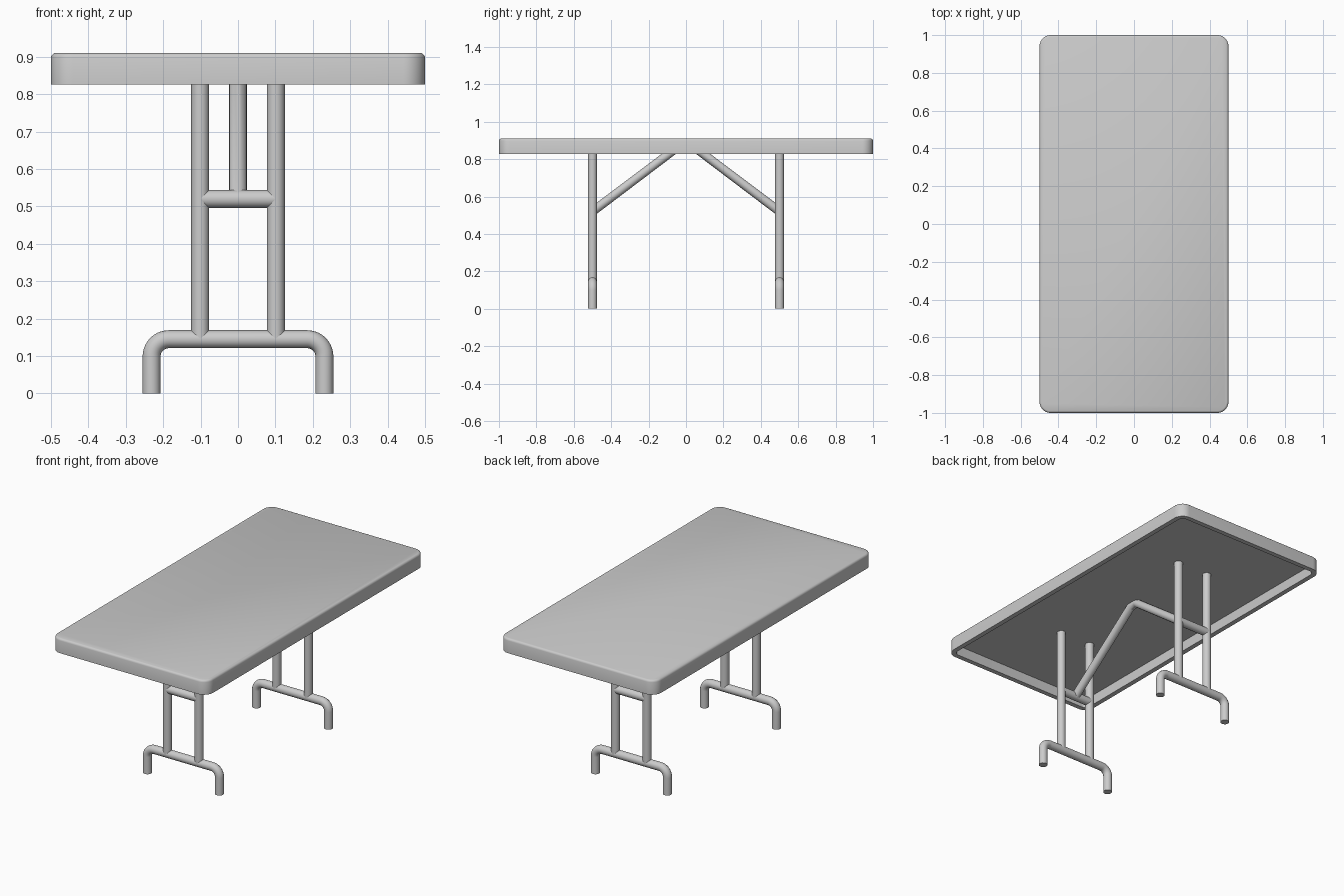
import bpy, bmesh, math
from mathutils import Vector

if "Cube" in bpy.data.objects:
    bpy.data.objects.remove(bpy.data.objects["Cube"])

R = 0.024          # tube radius
UNDER = 0.885      # underside of the top panel


def smooth(ob):
    bpy.ops.object.select_all(action='DESELECT')
    bpy.context.view_layer.objects.active = ob
    ob.select_set(True)
    bpy.ops.object.shade_smooth_by_angle(angle=math.radians(35))


def tube(name, points):
    """Round capped tube swept along a path."""
    cu = bpy.data.curves.new(name, 'CURVE')
    cu.dimensions = '3D'
    cu.bevel_depth = R
    cu.bevel_resolution = 6
    cu.use_fill_caps = True
    sp = cu.splines.new('POLY')
    sp.points.add(len(points) - 1)
    for p, co in zip(sp.points, points):
        p.co = (*co, 1)
    ob = bpy.data.objects.new(name, cu)
    bpy.context.collection.objects.link(ob)
    bpy.ops.object.select_all(action='DESELECT')
    bpy.context.view_layer.objects.active = ob
    ob.select_set(True)
    bpy.ops.object.convert(target='MESH')
    ob = bpy.context.object
    ob.name = name
    smooth(ob)
    return ob


def rounded_rect(inset, z, r=0.058, n=10):
    rr = r - inset
    pts = []
    for k, (sx, sy) in enumerate([(1, 1), (-1, 1), (-1, -1), (1, -1)]):
        for i in range(n + 1):
            a = math.pi / 2 * (k + i / n)
            pts.append((sx * (0.5 - r) + rr * math.cos(a),
                        sy * (1.0 - r) + rr * math.sin(a), z))
    return pts


# Tabletop: hollow moulded panel with a downward rim and softened top edge
bm = bmesh.new()
profile = [(0.028, UNDER), (0.028, 0.826), (0, 0.826), (0, 0.898),
           (0.002, 0.904), (0.006, 0.908), (0.011, 0.91)]
rings = [[bm.verts.new(p) for p in rounded_rect(i, z)] for i, z in profile]
for a, b in zip(rings, rings[1:]):
    for i in range(len(a)):
        j = (i + 1) % len(a)
        bm.faces.new((a[i], a[j], b[j], b[i]))
bm.faces.new(rings[0])
bm.faces.new(rings[-1])
bmesh.ops.recalc_face_normals(bm, faces=bm.faces)
me = bpy.data.meshes.new("tabletop")
bm.to_mesh(me)
bm.free()
top = bpy.data.objects.new("tabletop", me)
bpy.context.collection.objects.link(top)
smooth(top)

# Leg frames, one at each end
FOOT_X, FOOT_Z, BEND = 0.231, 0.145, 0.046
for side, s in (("front", -1), ("back", 1)):
    y = 0.5 * s
    # Foot: bent tube reaching the ground at both ends
    half = [(FOOT_X, 0)]
    for i in range(11):
        a = math.pi / 2 * i / 10
        half.append((FOOT_X - BEND + BEND * math.cos(a),
                     FOOT_Z - BEND + BEND * math.sin(a)))
    path = [(x, y, z) for x, z in half] + [(-x, y, z) for x, z in reversed(half)]
    tube(side + "_foot", path)
    # Twin posts
    for label, x in (("left", -0.101), ("right", 0.101)):
        tube(f"{side}_{label}_post", [(x, y, FOOT_Z), (x, y, UNDER + 0.003)])
    # Crossbar between the posts
    tube(side + "_crossbar", [(-0.101, y, 0.52), (0.101, y, 0.52)])

# Diagonal braces: one bent tube from crossbar to crossbar, peaking under the top
tube("diagonal_brace", [(0, -0.5, 0.52), (0, -0.025, 0.878), (0, 0.025, 0.878), (0, 0.5, 0.52)])
